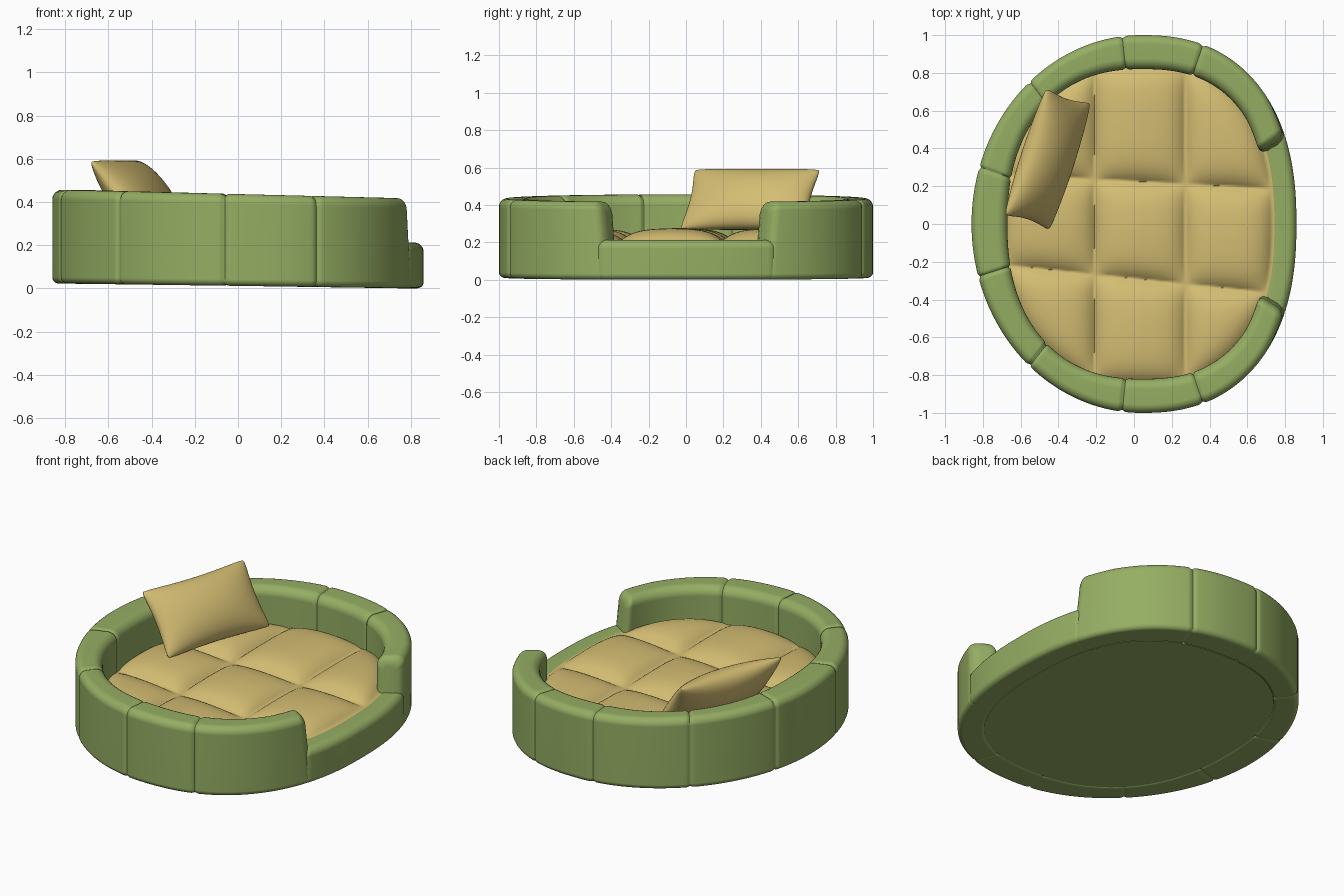
import bpy, bmesh, math
from mathutils import Vector

if "Cube" in bpy.data.objects:
    bpy.data.objects.remove(bpy.data.objects["Cube"])

CX = 0.04  # centre of the oval plan


def material(name, rgb):
    m = bpy.data.materials.new(name)
    m.diffuse_color = (*rgb, 1)
    m.use_nodes = True
    m.node_tree.nodes["Principled BSDF"].inputs["Base Color"].default_value = m.diffuse_color
    return m


GREEN = material("green fabric", (0.30, 0.42, 0.125))
TAN = material("tan fabric", (0.66, 0.51, 0.17))


def finish(bm, name, mat, angle=50):
    bmesh.ops.recalc_face_normals(bm, faces=bm.faces)
    me = bpy.data.meshes.new(name)
    bm.to_mesh(me)
    bm.free()
    me.materials.append(mat)
    ob = bpy.data.objects.new(name, me)
    bpy.context.collection.objects.link(ob)
    bpy.ops.object.select_all(action='DESELECT')
    ob.select_set(True)
    bpy.context.view_layer.objects.active = ob
    bpy.ops.object.shade_smooth_by_angle(angle=math.radians(angle))
    return ob


def oval(th, left, right, b, n_left, n_right):
    c, s = math.cos(th), math.sin(th)
    a, n = (right, n_right) if c > 0 else (left, n_left)
    return ((abs(c) / a) ** n + (abs(s) / b) ** n) ** (-1 / n)


def outer(th):
    return oval(th, 0.90, 0.82, 1.0, 2.0, 2.35)


def inner(th):
    return oval(th, 0.71, 0.67, 0.82, 2.3, 2.5)


def floor_z(x):
    return 0.012 - 0.014 * x


def wall_top(x):
    return 0.437 - 0.026 * x


SEAMS = [math.radians(a) for a in (71, 95.8, 128.4, 160.8, 198, 231.6, 264, 289)]


def section(th, top, d, lean):
    """Rounded-rectangle cross-section of the wall, shrunk by d."""
    ri, ro = inner(th) + d, outer(th) - d
    x = CX + math.cos(th) * (ri + ro) / 2
    z0, z1 = floor_z(x) + d * 0.5, top(x) - d
    pts = []
    for r0, z, rad, a0 in ((ro, z0, .03, -90), (ro, z1, .045, 0),
                           (ri, z1, .055, 90), (ri, z0, .03, 180)):
        rad = max(rad - d * 0.5, 0.006)
        cr = r0 + (-rad if r0 == ro else rad)
        cz = z + (rad if z == z0 else -rad)
        for k in range(7):
            a = math.radians(a0 + 15 * k)
            pts.append((cr + rad * math.cos(a), cz + rad * math.sin(a)))
    out = []
    for r, z in pts:
        t = th + lean * max(0, z - 0.2)
        out.append((CX + r * math.cos(t), r * math.sin(t), z))
    return out


def sweep(name, t0, t1, steps, top, round_r, lean):
    bm = bmesh.new()
    stations = []
    for k in range(steps + 1):
        th = t0 + (t1 - t0) * k / steps
        # stitched seams pinch the section; the ends are rounded off
        d = 0.010 * max(math.exp(-((th - s) / 0.011) ** 2) for s in SEAMS)
        e = min(th - t0, t1 - th) * 0.88
        if e < round_r:
            d += round_r - math.sqrt(max(0, round_r ** 2 - (round_r - e) ** 2))
        near = max(0, 1 - e / 0.25)
        side = 1 if th - t0 < t1 - th else -1
        stations.append([bm.verts.new(p) for p in section(th, top, d, lean * near * side)])
    for a, b in zip(stations, stations[1:]):
        for j in range(len(a)):
            bm.faces.new((a[j - 1], a[j], b[j], b[j - 1]))
    bm.faces.new(stations[0])
    bm.faces.new(stations[-1])
    ob = finish(bm, name, GREEN)
    ob.modifiers.new("weighted", 'WEIGHTED_NORMAL').keep_sharp = True
    return ob


# High padded wall and the low entrance wall
E = math.radians(29)
sweep("padded_wall", E, 2 * math.pi - E, 560, wall_top, 0.05, 0.25)
sweep("entrance_wall", -E - 0.06, E + 0.06, 50, lambda x: 0.213, 0.01, 0)

# Base panel
bm = bmesh.new()
ring = []
for k in range(120):
    th = 2 * math.pi * k / 120
    r = inner(th) + 0.012
    x = CX + r * math.cos(th)
    ring.append(bm.verts.new((x, r * math.sin(th), floor_z(x) + 0.003)))
f = bm.faces.new(ring)
ext = bmesh.ops.extrude_face_region(bm, geom=[f], use_keep_orig=True)
bmesh.ops.translate(bm, vec=(0, 0, 0.1),
                    verts=[v for v in ext['geom'] if isinstance(v, bmesh.types.BMVert)])
finish(bm, "base_panel", GREEN)

# Tufted seat cushion: nine puffed tiles
bm = bmesh.new()
bmesh.ops.create_grid(bm, x_segments=150, y_segments=170, size=1)
for v in bm.verts:
    v.co.x = CX + v.co.x * 0.78
    v.co.y *= 0.9
rad = {}
for v in bm.verts:
    x, y = v.co.x, v.co.y
    th = math.atan2(y, x - CX)
    gap = inner(th) - math.hypot(x - CX, y)
    rad[v] = gap
    dx = min(abs(x + 0.21), abs(x - 0.272))
    dy = min(abs(y - (0.225 - 0.055 * x)), abs(y - (-0.29 - 0.105 * x)))
    h = 0.072
    for d, w in ((dx, 0.065), (dy, 0.065), (max(0, gap + 0.02), 0.06)):
        h *= 1 - math.exp(-d / w)
    v.co.z = 0.208 + h
bmesh.ops.delete(bm, geom=[v for v in bm.verts if rad[v] < -0.05], context='VERTS')
finish(bm, "seat_cushion", TAN, 80)

# Loose pillow leaning on the wall
U = Vector((0.31, 0.95, 0)).normalized()
V = Vector((-0.235, 0.078, 0.32)).normalized()
W = U.cross(V)
C = Vector((-0.457, 0.343, 0.43))
bm = bmesh.new()
N = 40
for side in (1, -1):
    g = []
    for i in range(N + 1):
        row = []
        for j in range(N + 1):
            u = math.sin(math.pi / 2 * (2 * i / N - 1))
            v = math.sin(math.pi / 2 * (2 * j / N - 1))
            t = 0.105 * (max(0, 1 - u * u) * max(0, 1 - v * v)) ** 0.5
            pu = 0.36 * u * (1 - 0.07 * (1 - v * v))
            pv = 0.205 * v * (1 - 0.08 * (1 - u * u))
            # soften the corners
            k = 1 - 0.04 * (abs(u * v)) ** 8
            row.append(bm.verts.new(C + U * pu * k + V * pv * k + W * t * side))
        g.append(row)
    for i in range(N):
        for j in range(N):
            bm.faces.new((g[i][j], g[i + 1][j], g[i + 1][j + 1], g[i][j + 1]))
bmesh.ops.remove_doubles(bm, verts=bm.verts, dist=0.0003)
finish(bm, "pillow", TAN, 70)
